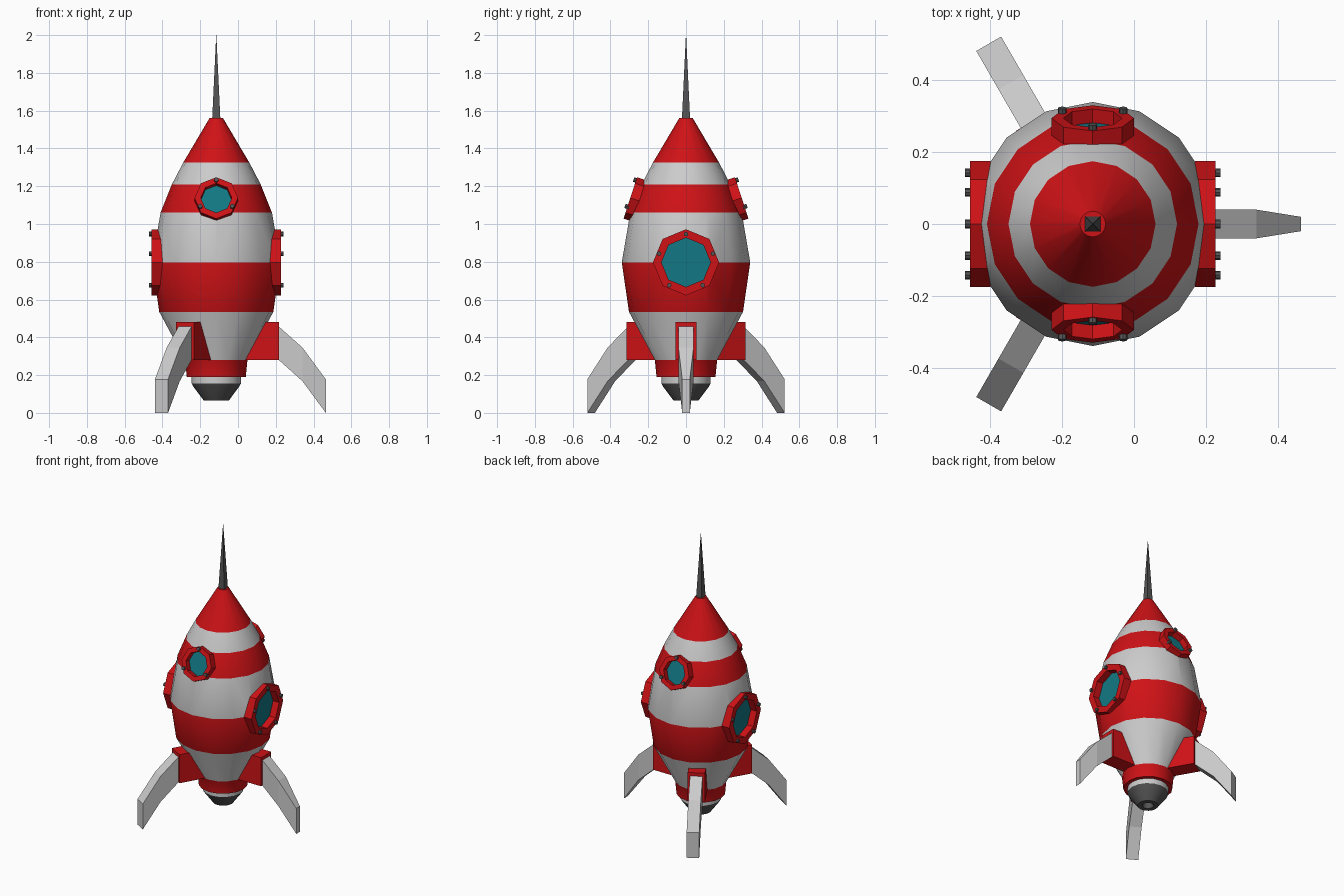
import bpy, bmesh
from math import cos, sin, pi, radians
from mathutils import Vector, Matrix

if "Cube" in bpy.data.objects:
    bpy.data.objects.remove(bpy.data.objects["Cube"])

AX = -0.115  # x position of the rocket axis


def mat(name, r, g, b):
    m = bpy.data.materials.new(name)
    m.diffuse_color = (r, g, b, 1)
    m.use_nodes = True
    m.node_tree.nodes["Principled BSDF"].inputs["Base Color"].default_value = m.diffuse_color
    return m


RED = mat("red", 0.62, 0.006, 0.008)
WHITE = mat("light_grey", 0.62, 0.62, 0.62)
DARK = mat("dark_grey", 0.09, 0.09, 0.09)
GLASS = mat("teal_glass", 0.006, 0.19, 0.23)


def finish(name, bm, mats, matrix, smooth=False):
    bmesh.ops.recalc_face_normals(bm, faces=bm.faces[:])
    me = bpy.data.meshes.new(name)
    bm.to_mesh(me)
    bm.free()
    for m in mats:
        me.materials.append(m)
    ob = bpy.data.objects.new(name, me)
    bpy.context.collection.objects.link(ob)
    ob.matrix_world = matrix
    if smooth:
        bpy.ops.object.select_all(action='DESELECT')
        ob.select_set(True)
        bpy.context.view_layer.objects.active = ob
        bpy.ops.object.shade_smooth_by_angle(angle=radians(30))
    return ob


def lathe(name, profile, sides, mats, matrix, bands=None, closed=False, smooth=False, turn=0):
    """Revolve (radius, z) points around local z; bands = material index per segment."""
    bm = bmesh.new()
    rings = [[bm.verts.new((r * cos(turn + 2 * pi * i / sides), r * sin(turn + 2 * pi * i / sides), z))
              for i in range(sides)] for r, z in profile]
    n = len(rings)
    for k in range(n if closed else n - 1):
        a, b = rings[k], rings[(k + 1) % n]
        for i in range(sides):
            j = (i + 1) % sides
            bm.faces.new((a[i], a[j], b[j], b[i])).material_index = bands[k] if bands else 0
    if not closed:
        bm.faces.new(rings[0]).material_index = bands[0] if bands else 0
        bm.faces.new(rings[-1]).material_index = bands[-1] if bands else 0
    return finish(name, bm, mats, matrix, smooth)


def loft(name, sections, material, angle):
    """Join rectangles (radius, z low, z high, half width) outward from the axis."""
    bm = bmesh.new()
    rects = [[bm.verts.new(p) for p in ((r, -w, lo), (r, w, lo), (r, w, hi), (r, -w, hi))]
             for r, lo, hi, w in sections]
    for a, b in zip(rects, rects[1:]):
        for i in range(4):
            bm.faces.new((a[i], a[(i + 1) % 4], b[(i + 1) % 4], b[i]))
    bm.faces.new(rects[0])
    bm.faces.new(rects[-1])
    return finish(name, bm, [material], BASE @ Matrix.Rotation(angle, 4, 'Z'))


BASE = Matrix.Translation((AX, 0, 0))

# Striped hull with tail collar
hull = [(0.036, 1.56), (0.175, 1.325), (0.235, 1.21), (0.295, 1.06), (0.34, 0.797), (0.302, 0.535),
        (0.165, 0.28), (0.156, 0.19), (0.13, 0.19), (0.13, 0.155)]
body = lathe("hull", hull, 16, [WHITE, RED], BASE, [1, 0, 1, 0, 1, 0, 1, 1, 0], smooth=True)

# Engine nozzle with recessed mouth
lathe("nozzle", [(0.13, 0.155), (0.122, 0.14), (0.066, 0.065), (0.036, 0.065), (0.03, 0.1)],
      16, [DARK], BASE, smooth=True)

# Nose spike
lathe("nose_spike", [(0.031, 1.55), (0.0008, 2.0)], 4, [DARK], BASE, turn=pi / 4)

# Three legs; the right one tapers
for name, deg, tip in (("right", 0, 0.02), ("back_left", 120, 0.04), ("front_left", 240, 0.04)):
    loft(name + "_leg_bracket", [(0.14, 0.28, 0.48, 0.055), (0.332, 0.28, 0.48, 0.055)], RED, radians(deg))
    loft(name + "_leg", [(0.32, 0.29, 0.467, 0.04), (0.456, 0.168, 0.346, 0.04), (0.58, 0, 0.178, tip)],
         WHITE, radians(deg))


def window(name, center, normal, R, r, thick, screws, screw_ring):
    """Octagonal frame whose outer face is at center, with glass, screws and a hull cut-out."""
    z = Vector(normal).normalized()
    x = (Vector((0, 0, 1)) - z * z.z).normalized()
    y = z.cross(x)
    m = Matrix.Translation(center) @ Matrix((x, y, z)).transposed().to_4x4()
    lathe(name + "_frame", [(R, 0), (r, 0), (r, -thick), (R, -thick)], 8, [RED], m, closed=True)
    lathe(name + "_glass", [(r + 0.003, -thick + 0.01), (r + 0.003, -thick + 0.002)], 8, [GLASS], m)
    bm = bmesh.new()
    for i in range(screws):
        a = 2 * pi * i / screws
        bmesh.ops.create_cone(bm, cap_ends=True, segments=8, radius1=0.012, radius2=0.012, depth=0.024,
                              matrix=Matrix.Translation((screw_ring * cos(a), screw_ring * sin(a), 0.002)))
    finish(name + "_screws", bm, [DARK], m)
    cutter = lathe(name + "_cutter", [(r + 0.004, 0.1), (r + 0.004, -thick - 0.004)], 8, [RED], m)
    cutter.hide_render = True
    cutter.hide_viewport = True
    cutter.display_type = 'WIRE'
    mod = body.modifiers.new(name + "_hole", 'BOOLEAN')
    mod.operation = 'DIFFERENCE'
    mod.solver = 'EXACT'
    mod.object = cutter


# Big side windows and small tilted front and back windows
for s, side, end in ((1, "right", "back"), (-1, "left", "front")):
    window(side + "_window", (AX + s * 0.342, 0, 0.797), (s, 0, 0), 0.175, 0.13, 0.057, 5, 0.15)
    window(end + "_window", (AX, s * 0.295, 1.138), (0, s * 0.95, 0.31), 0.115, 0.082, 0.05, 3, 0.098)
